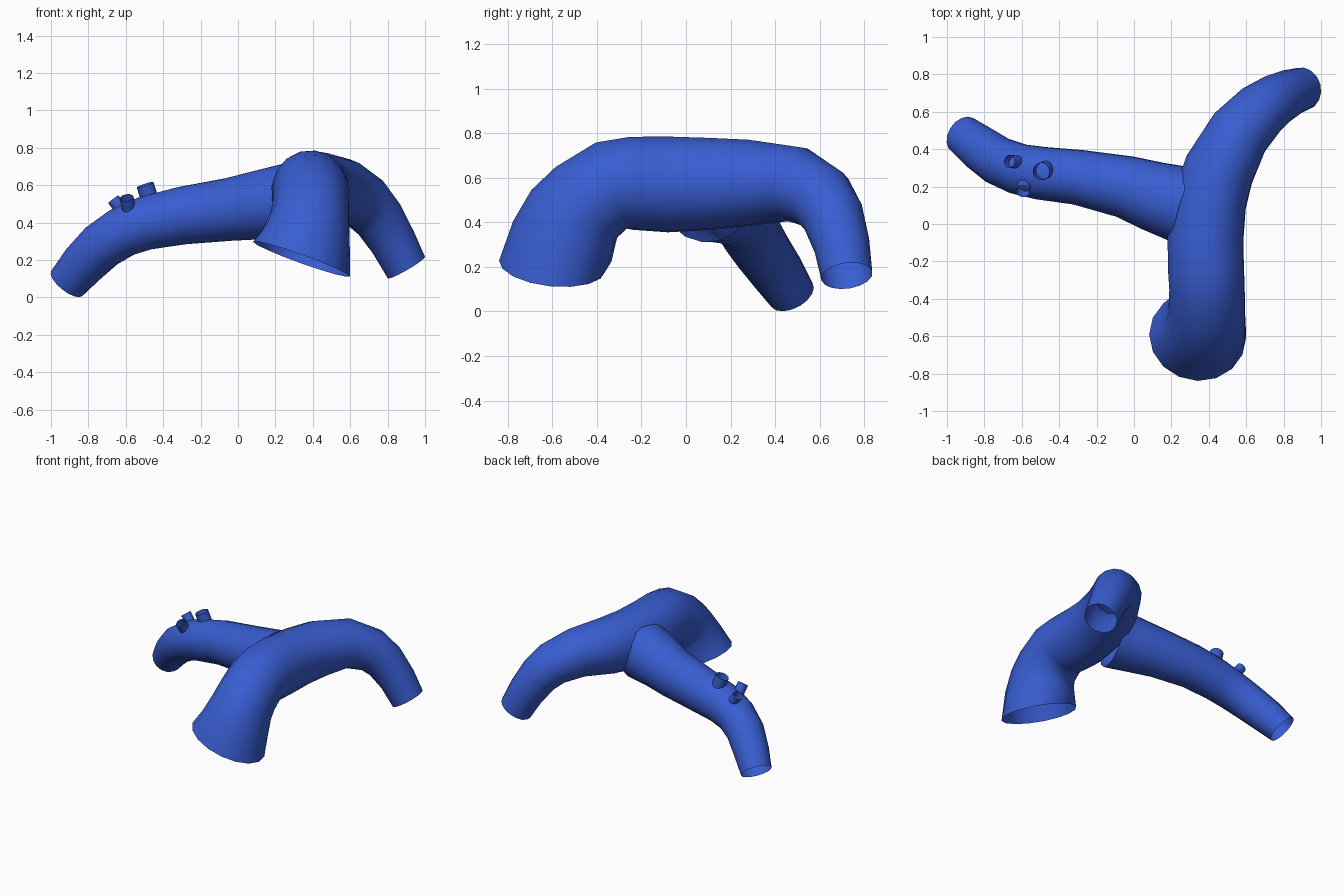
import bpy, bmesh, math
from mathutils import Vector

blue = bpy.data.materials.new("blue")
blue.diffuse_color = (0.04, 0.11, 0.64, 1)


def tube(name, stations, start_dir, end_dir, sides=16):
    """Open tube through (x, y, z, width radius, height radius) stations."""
    pts = [Vector(s[:3]) for s in stations]
    n = len(pts)
    bm = bmesh.new()
    rings, u = [], Vector((1, 0, 0))
    if abs(Vector(start_dir).normalized().x) > 0.5:
        u = Vector((0, 1, 0))
    for i, s in enumerate(stations):
        if i == 0:
            t = Vector(start_dir)
        elif i == n - 1:
            t = Vector(end_dir)
        else:
            t = (pts[i + 1] - pts[i]).normalized() + (pts[i] - pts[i - 1]).normalized()
        t.normalize()
        u = (u - t * u.dot(t)).normalized()
        v = t.cross(u)
        ring = []
        for k in range(sides):
            a = 2 * math.pi * k / sides
            ring.append(bm.verts.new(pts[i] + u * (s[3] * math.cos(a)) + v * (s[4] * math.sin(a))))
        rings.append(ring)
    for a, b in zip(rings, rings[1:]):
        for k in range(sides):
            j = (k + 1) % sides
            bm.faces.new((a[k], a[j], b[j], b[k]))
    for f in bm.faces:
        f.smooth = True
    me = bpy.data.meshes.new(name)
    bm.to_mesh(me)
    bm.free()
    me.materials.append(blue)
    ob = bpy.data.objects.new(name, me)
    bpy.context.collection.objects.link(ob)
    return ob


# Main arched pipe, wide front mouth to narrow back right mouth
tube("main_pipe", [
    (0.34, -0.60, 0.205, 0.275, 0.24),
    (0.365, -0.555, 0.315, 0.238, 0.24),
    (0.385, -0.505, 0.425, 0.213, 0.226),
    (0.39, -0.447, 0.49, 0.206, 0.213),
    (0.39, -0.335, 0.565, 0.204, 0.208),
    (0.385, -0.245, 0.575, 0.205, 0.211),
    (0.382, -0.08, 0.57, 0.205, 0.217),
    (0.405, 0.12, 0.573, 0.198, 0.208),
    (0.455, 0.29, 0.578, 0.192, 0.195),
    (0.565, 0.49, 0.572, 0.17, 0.17),
    (0.68, 0.61, 0.505, 0.152, 0.152),
    (0.75, 0.66, 0.425, 0.14, 0.14),
    (0.83, 0.70, 0.295, 0.126, 0.126),
    (0.90, 0.722, 0.16, 0.116, 0.116),
], (0.36, 0.1, 1), (0.5, 0.12, -0.86))

# Side branch running left and down
tube("branch_pipe", [
    (-0.915, 0.475, 0.075, 0.107, 0.107),
    (-0.83, 0.41, 0.175, 0.121, 0.121),
    (-0.73, 0.34, 0.275, 0.13, 0.13),
    (-0.62, 0.295, 0.348, 0.137, 0.137),
    (-0.50, 0.272, 0.395, 0.143, 0.145),
    (-0.30, 0.25, 0.437, 0.148, 0.157),
    (-0.05, 0.20, 0.47, 0.168, 0.17),
    (0.10, 0.15, 0.493, 0.188, 0.185),
    (0.27, 0.10, 0.515, 0.21, 0.205),
], (0.6, -0.4, 0.75), (1, -0.3, 0.13))

# Three small open nipples on the branch
for name, base, top, r in [
    ("large_nipple", (-0.46, 0.295, 0.49), (-0.497, 0.28, 0.602), 0.047),
    ("left_nipple", (-0.61, 0.33, 0.45), (-0.667, 0.335, 0.525), 0.035),
    ("front_nipple", (-0.58, 0.225, 0.45), (-0.595, 0.175, 0.533), 0.037),
]:
    d = Vector(top) - Vector(base)
    tube(name, [(*base, r, r), (*top, r, r)], d, d, 14)
